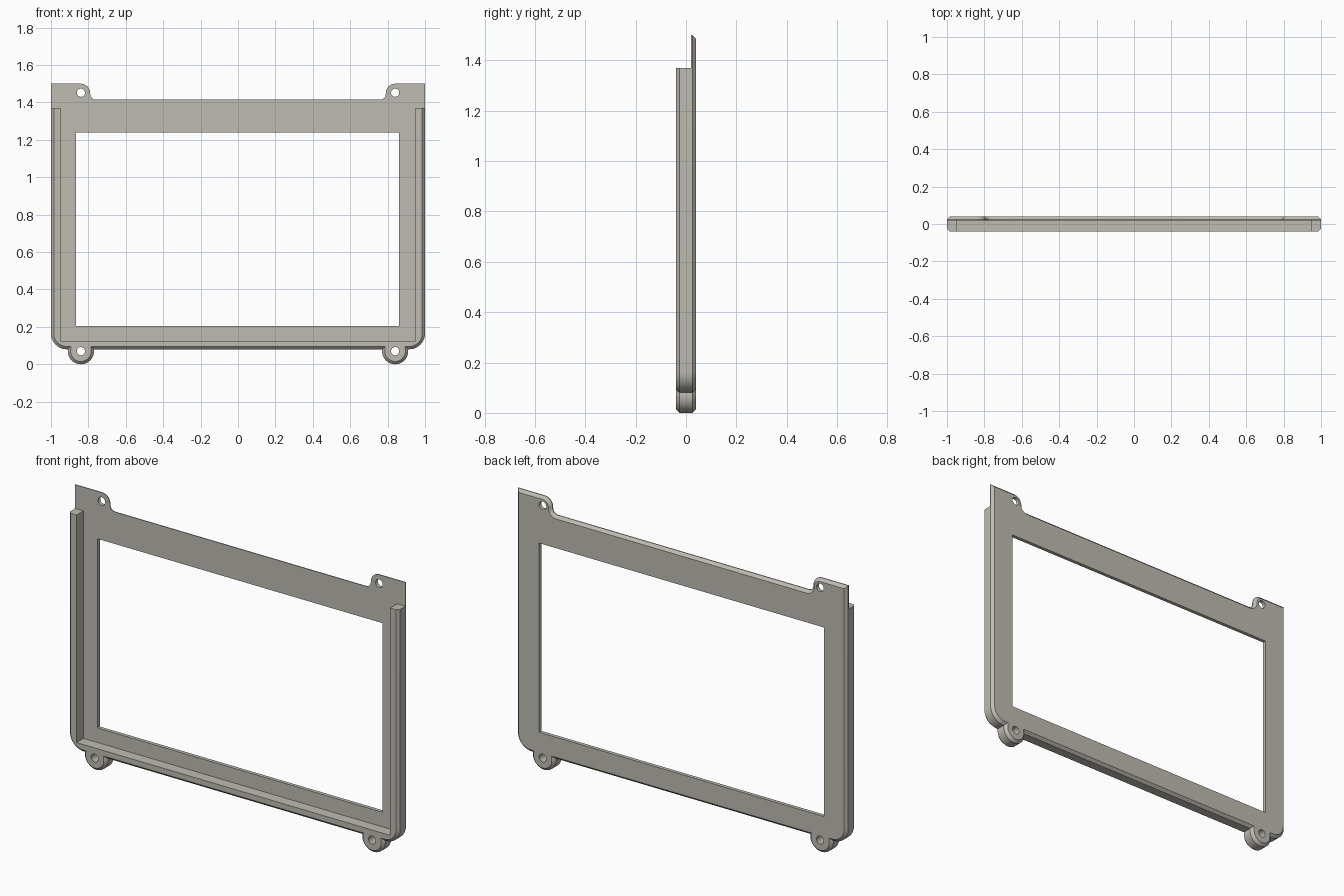
import bpy, bmesh, math
from mathutils import Vector

if "Cube" in bpy.data.objects:
    bpy.data.objects.remove(bpy.data.objects["Cube"])

DEPTH, CHAMFER, PLATE_Y = 0.04, 0.015, 0.02
HOLES = [(0.84, 0.07), (0.84, 1.452)]


def arc(cx, cz, r, a0, a1, n=12):
    return [(cx + r * math.cos(math.radians(a0 + (a1 - a0) * i / n)),
             cz + r * math.sin(math.radians(a0 + (a1 - a0) * i / n))) for i in range(n + 1)]


def inset(pts, d):
    """Mitred inset of a counter-clockwise outline."""
    out = []
    for i, p in enumerate(pts):
        p, a, b = Vector(p), Vector(pts[i - 1]), Vector(pts[(i + 1) % len(pts)])
        u, v = (p - a).normalized(), (b - p).normalized()
        n1, n2 = Vector((-u.y, u.x)), Vector((-v.y, v.x))
        out.append(tuple(p + (n1 + n2) * (d / (1 + n1.dot(n2)))))
    return out


def loft(name, rings):
    """Closed solid through (y, outline) rings."""
    bm = bmesh.new()
    loops = [[bm.verts.new((x, y, z)) for x, z in pts] for y, pts in rings]
    n = len(loops[0])
    for a, b in zip(loops, loops[1:]):
        for i in range(n):
            j = (i + 1) % n
            bm.faces.new((a[i], a[j], b[j], b[i]))
    bm.faces.new(loops[0])
    bm.faces.new(loops[-1])
    bmesh.ops.recalc_face_normals(bm, faces=bm.faces)
    mesh = bpy.data.meshes.new(name)
    bm.to_mesh(mesh)
    bm.free()
    ob = bpy.data.objects.new(name, mesh)
    bpy.context.collection.objects.link(ob)
    return ob


def box(name, x0, x1, z0, z1, y0, y1):
    pts = [(x0, z0), (x1, z0), (x1, z1), (x0, z1)]
    return loft(name, [(y0, pts), (y1, pts)])


# Right half of the outline: lower lug, rounded corner, upper ear, top edge
half = arc(0.84, 0.07, 0.07, 171.8, 368.2, 28)
half += arc(0.915, 0.165, 0.085, 270, 360)
half += [(1, 1.5)]
half += arc(0.84, 1.45, 0.05, 90, 180)
half += arc(0.76, 1.445, 0.03, 0, -90, 8)
outline = half + [(-x, z) for x, z in reversed(half)]
small = inset(outline, CHAMFER)

# Solid body with both outer edges chamfered
frame = loft("bezel_frame", [(-DEPTH, small), (-DEPTH + CHAMFER, outline),
                             (DEPTH - CHAMFER, outline), (DEPTH, small)])

# Front pocket, open top above the rails, window and screw holes
cutters = [box("pocket_cutter", -0.95, 0.95, 0.125, 1.7, -0.1, PLATE_Y),
           box("top_cutter", -1.2, 1.2, 1.37, 1.75, -0.11, PLATE_Y),
           box("window_cutter", -0.865, 0.862, 0.205, 1.24, -0.2, 0.2)]
for x, z in HOLES:
    for s in (1, -1):
        pts = arc(s * x, z, 0.022, 0, 360, 24)[:-1]
        cutters.append(loft("hole_cutter", [(-0.2, pts), (0.2, pts)]))
for c in cutters:
    c.hide_render = True
    mod = frame.modifiers.new(c.name, 'BOOLEAN')
    mod.operation, mod.solver, mod.object = 'DIFFERENCE', 'EXACT', c

# Apply the cuts and remove the cutters
deps = bpy.context.evaluated_depsgraph_get()
mesh = bpy.data.meshes.new_from_object(frame.evaluated_get(deps))
frame.modifiers.clear()
frame.data = mesh
for c in cutters:
    bpy.data.objects.remove(c)

# Single warm grey plastic
mat = bpy.data.materials.new("warm_grey")
mat.diffuse_color = (0.52, 0.50, 0.445, 1)
mat.use_nodes = True
mat.node_tree.nodes["Principled BSDF"].inputs["Base Color"].default_value = mat.diffuse_color
mesh.materials.clear()
mesh.materials.append(mat)

bpy.context.view_layer.objects.active = frame
frame.select_set(True)
bpy.ops.object.shade_smooth_by_angle(angle=math.radians(25))
